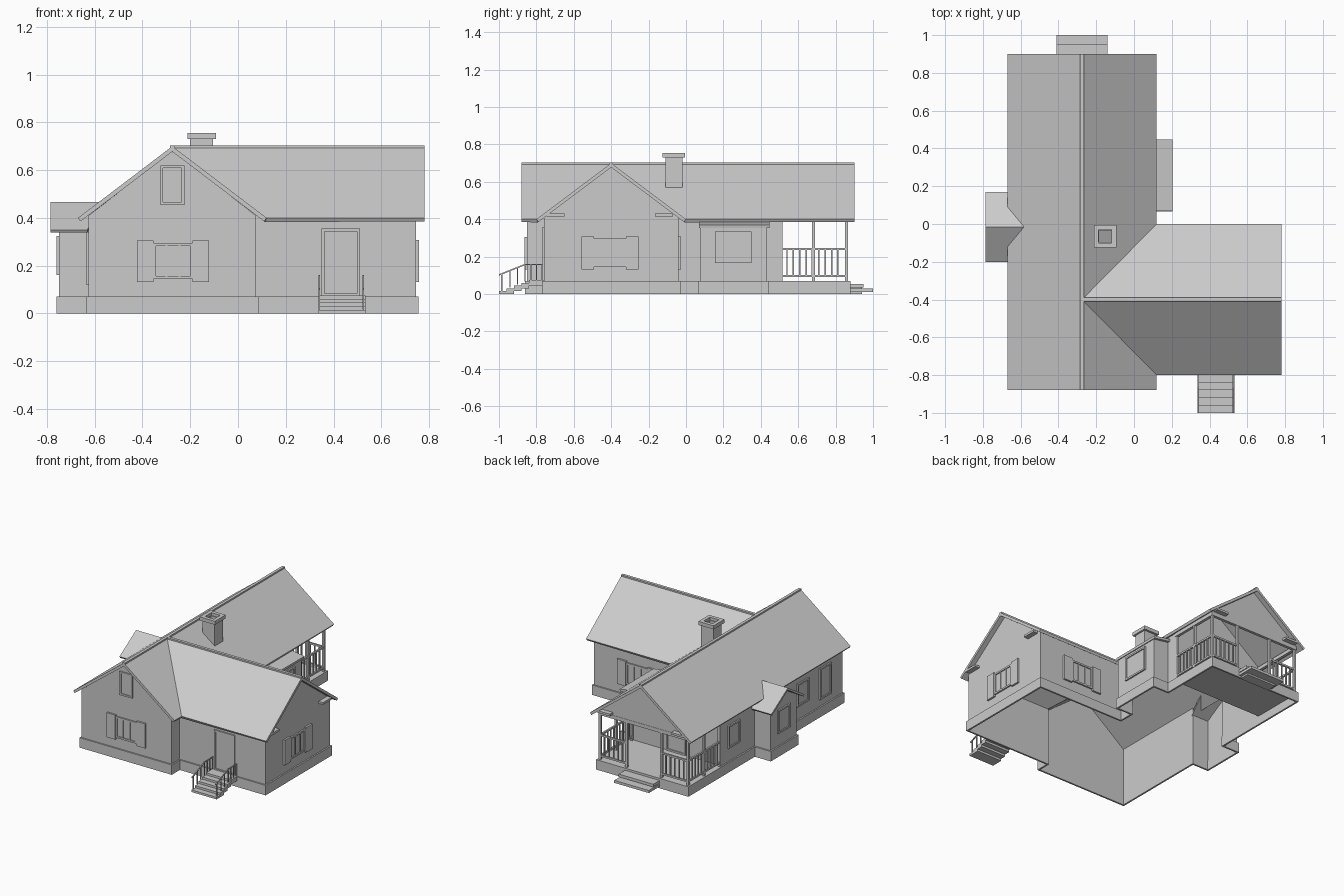
import bpy, bmesh, math
from mathutils import Matrix, Vector

if "Cube" in bpy.data.objects:
    bpy.data.objects.remove(bpy.data.objects["Cube"])


def mesh_object(name, verts, faces, thickness=0):
    me = bpy.data.meshes.new(name)
    me.from_pydata(verts, [], faces)
    ob = bpy.data.objects.new(name, me)
    bpy.context.collection.objects.link(ob)
    if thickness:
        mod = ob.modifiers.new("thickness", 'SOLIDIFY')
        mod.thickness, mod.offset, mod.use_even_offset = thickness, -1, True
    return ob


def boxes(name, spans, matrix=Matrix()):
    """One object from several (x0, x1, y0, y1, z0, z1) boxes."""
    bm = bmesh.new()
    for x0, x1, y0, y1, z0, z1 in spans:
        m = (Matrix.Translation(((x0 + x1) / 2, (y0 + y1) / 2, (z0 + z1) / 2))
             @ Matrix.Diagonal((x1 - x0, y1 - y0, z1 - z0, 1)))
        bmesh.ops.create_cube(bm, size=1, matrix=matrix @ m)
    me = bpy.data.meshes.new(name)
    bm.to_mesh(me)
    bm.free()
    ob = bpy.data.objects.new(name, me)
    bpy.context.collection.objects.link(ob)
    return ob


def beam(name, p, q, w):
    p, q = Vector(p), Vector(q)
    m = Matrix.Translation((p + q) / 2) @ (q - p).to_track_quat('Z', 'Y').to_matrix().to_4x4()
    h = (q - p).length / 2
    return boxes(name, [(-w / 2, w / 2, -w / 2, w / 2, -h, h)], m)


def slab(name, verts, faces, t):
    ob = mesh_object(name, verts, faces, t)
    bm = bmesh.new()
    bm.from_mesh(ob.data)
    bm.normal_update()
    bmesh.ops.reverse_faces(bm, faces=[f for f in bm.faces if f.normal.z < 0])
    bm.to_mesh(ob.data)
    bm.free()
    return ob


def ring(x0, x1, z0, z1, t, d):
    return [(x0, x0 + t, -d, 0, z0, z1), (x1 - t, x1, -d, 0, z0, z1),
            (x0 + t, x1 - t, -d, 0, z0, z0 + t), (x0 + t, x1 - t, -d, 0, z1 - t, z1)]


def window(name, x, y, side, w, z0, z1, shutters=False):
    """Framed window; side counts quarter turns from the front wall."""
    m = Matrix.Translation((x, y, 0)) @ Matrix.Rotation(side * math.pi / 2, 4, 'Z')
    h = w / 2
    boxes(name + "_frame", ring(-h, h, z0, z1, .012, .01), m)
    boxes(name + "_pane", [(-h + .012, h - .012, -.003, 0, z0 + .012, z1 - .012)], m)
    if shutters:
        boxes(name + "_mullions", [(s * h / 3 - .004, s * h / 3 + .004, -.008, 0, z0 + .012, z1 - .012)
                                   for s in (-1, 1)], m)
        boxes(name + "_shutters", [(s * (h + .034) - .034, s * (h + .034) + .034, -.013, 0,
                                    z0 - .013, z1 + .01) for s in (-1, 1)], m)


# walls: corner, wall top of the following edge, gable peak of that edge
T = .41
outline = [(-.625, -.85, T, .68), (.075, -.85, T, 0), (.075, -.76, T, 0), (.745, -.76, T, .68),
           (.745, -.04, T, 0), (.075, -.04, T, 0), (.075, .075, .37, 0), (.195, .075, .36, 0),
           (.195, .43, .37, 0), (.075, .43, T, 0), (.075, .5, T, .68), (-.625, .5, T, 0),
           (-.625, .13, .36, 0), (-.75, .13, .36, .445), (-.75, -.16, .36, 0), (-.625, -.16, T, 0)]
n = len(outline)
verts, faces = [], []
for i, (x, y, top, peak) in enumerate(outline):
    u, v = outline[(i + 1) % n][:2]
    poly = [(x, y, .065), (u, v, .065), (u, v, top)]
    if peak:
        poly.append(((x + u) / 2, (y + v) / 2, peak))
    poly.append((x, y, top))
    faces.append(range(len(verts), len(verts) + len(poly)))
    verts += poly
mesh_object("walls", verts, faces)

# foundation skirt, widened a little and carried under the porch
base = [Vector((x, .87 if y == .5 else y)) for x, y, *_ in outline]
wide = []
for i, p in enumerate(base):
    a, b = (p - base[i - 1]).normalized(), (base[(i + 1) % n] - p).normalized()
    off = Vector((a.y, -a.x)) if a.dot(b) > .9 else Vector((a.y + b.y, -a.x - b.x))
    wide.append(p + off * .01)
mesh_object("foundation", [(*p, z) for z in (0, .07) for p in wide],
            [(i, (i + 1) % n, n + (i + 1) % n, n + i) for i in range(n)], .012)
boxes("porch_floor", [(-.63, .08, .495, .875, .06, .07)])

# main roof with valleys where the side wing joins
R, E = .70, .40
slab("roof", [(-.67, -.88, E), (-.67, .9, E), (-.275, .9, R), (-.275, -.4, R), (-.275, -.88, R),
              (.12, -.88, E), (.12, -.8, E), (.12, 0, E), (.12, .9, E),
              (.78, -.8, E), (.78, -.4, R), (.78, 0, E)],
     [(0, 4, 3, 2, 1), (4, 5, 6, 3), (3, 7, 8, 2), (3, 6, 9, 10), (3, 10, 11, 7)], .018)
boxes("ridge_caps", [(-.285, -.265, -.88, .9, .69, .703), (-.275, .78, -.41, -.39, .69, .703)])

# bay roofs
slab("left_bay_roof", [(-.785, -.2, .35), (-.785, -.015, .467), (-.785, .17, .35),
                       (-.63, .17, .35), (-.585, -.015, .467), (-.63, -.2, .35)],
     [(0, 1, 4, 5), (1, 2, 3, 4)], .014)
slab("right_bay_roof", [(.07, .07, .392), (.205, .07, .37), (.205, .447, .37), (.07, .447, .392)],
     [(0, 1, 2, 3)], .017)

# chimney with open flue
boxes("chimney", [(-.2, -.185, -.11, -.02, .57, .735), (-.12, -.105, -.11, -.02, .57, .735),
                  (-.185, -.12, -.11, -.095, .57, .735), (-.185, -.12, -.035, -.02, .57, .735)])
cap = Matrix.Translation((0, -.005, 0))
boxes("chimney_cap", [(-.212, -.187, -.12, 0, .73, .755), (-.118, -.093, -.12, 0, .73, .755),
                      (-.187, -.118, -.12, -.095, .73, .755), (-.187, -.118, -.025, 0, .73, .755)], cap)

# windows and doors
window("front_window", -.272, -.85, 0, .165, .145, .295, True)
window("attic_window", -.275, -.85, 0, .1, .455, .62)
window("right_window", .745, -.407, 1, .17, .145, .298, True)
window("wing_back_window", .405, -.04, 2, .17, .145, .298, True)
window("right_bay_window", .195, .253, 1, .195, .165, .335)
window("left_bay_window", -.75, -.015, 3, .135, .16, .325)
window("left_front_window", -.625, -.655, 3, .13, .12, .34)
window("left_middle_window", -.625, -.405, 3, .13, .165, .325)
window("left_rear_window", -.625, .365, 3, .13, .165, .325)
window("front_door", .43, -.76, 0, .16, .072, .355)
window("porch_door", -.275, .5, 2, .15, .072, .345)

# front steps and hand rails
boxes("front_steps", [(.337, .533, -1 + .04 * k, -.96 + .04 * k if k < 4 else -.765,
                       max(0, .015 * k - .015), .015 * (k + 1)) for k in range(5)])
for side, x in (("left", .34), ("right", .525)):
    beam(side + "_hand_rail", (x, -1, .102), (x, -.86, .158), .007)
    beam(side + "_landing_rail", (x, -.865, .158), (x, -.765, .158), .007)
    boxes(side + "_rail_posts", [(x - .003, x + .003, y - .003, y + .003, .01 + .4 * max(0, min(.15, y + 1)),
                                  min(.158, .102 + .4 * (y + 1)))
                                 for y in (-.985, -.94, -.9, -.86, -.83, -.8, -.77)])

# back steps
boxes("back_steps", [(-.41, -.14, .88, .95, .035, .055), (-.41, -.14, .88, 1, .012, .03),
                     (-.39, -.16, .88, .94, 0, .04)])

# porch: posts, beams, rear gable
posts = [(x, y) for x in (-.617, .067) for y in (.508, .683, .858)] + [(-.41, .858), (-.14, .858)]
boxes("porch_posts", [(x - .008, x + .008, y - .008, y + .008, .07, .4) for x, y in posts])
boxes("porch_beams", [(-.627, -.607, .5, .868, .385, .41), (.057, .077, .5, .868, .385, .41),
                      (-.607, .057, .848, .868, .385, .41)])
mesh_object("porch_gable", [(.077, .866, .39), (-.627, .866, .39), (-.627, .866, .41),
                            (-.275, .866, .68), (.077, .866, .41)], [range(5)])

# porch railings
rails = []
for x in (-.617, .067):
    rails += [(x - .006, x + .006, .5, .86, z, z + .012) for z in (.09, .235)]
    rails += [(x - .004, x + .004, .54 + .034 * k - .004, .54 + .034 * k + .004, .1, .24) for k in range(9)]
for x0, x1 in ((-.617, -.41), (-.14, .067)):
    rails += [(x0, x1, .852, .864, z, z + .012) for z in (.09, .235)]
    rails += [(x0 + .0345 * k - .004, x0 + .0345 * k + .004, .854, .862, .1, .24) for k in range(1, 6)]
boxes("porch_railings", rails)

# short eave returns on the side and rear gables
boxes("gable_returns", [(.745, .78, -.745, -.65, .415, .43), (.745, .78, -.165, -.07, .415, .43),
                        (-.61, -.515, .866, .9, .415, .43), (-.035, .06, .866, .9, .415, .43)])
